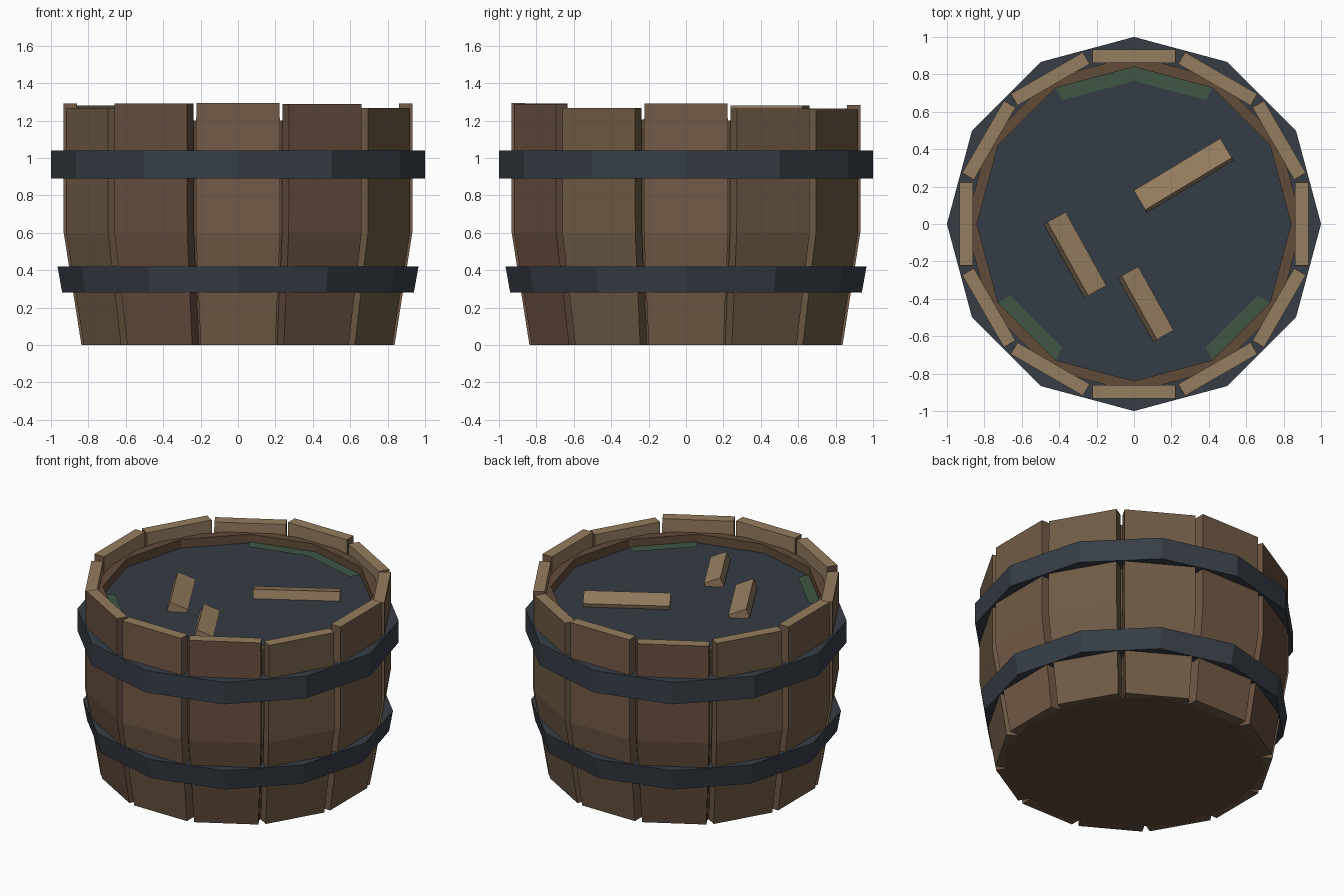
import bpy, bmesh
from math import sin, cos, radians
from mathutils import Matrix, Vector

if "Cube" in bpy.data.objects:
    bpy.data.objects.remove(bpy.data.objects["Cube"])

SIDES = 12
WATER_Z = 1.14


def material(name, rgb):
    m = bpy.data.materials.new(name)
    m.diffuse_color = (*rgb, 1)
    m.use_nodes = True
    m.node_tree.nodes["Principled BSDF"].inputs["Base Color"].default_value = m.diffuse_color
    return m


red_wood = material("red_wood", (0.135, 0.078, 0.05))
mid_wood = material("mid_wood", (0.17, 0.105, 0.063))
yellow_wood = material("yellow_wood", (0.155, 0.103, 0.059))
cut_wood = material("cut_wood", (0.30, 0.205, 0.115))
inner_wood = material("inner_wood", (0.12, 0.072, 0.04))
iron = material("iron", (0.038, 0.048, 0.062))
water_mat = material("water", (0.036, 0.046, 0.059))
algae_mat = material("algae", (0.05, 0.092, 0.058))


def finish(name, bm, *mats):
    bmesh.ops.recalc_face_normals(bm, faces=bm.faces)
    me = bpy.data.meshes.new(name)
    bm.to_mesh(me)
    bm.free()
    ob = bpy.data.objects.new(name, me)
    for m in mats:
        me.materials.append(m)
    bpy.context.collection.objects.link(ob)
    return ob


def polar(r, deg, z):
    return Vector((r * cos(radians(deg)), r * sin(radians(deg)), z))


def revolve(name, profile, mat, closed=False):
    """Turn an (r, z) profile into a 12-sided shell."""
    bm = bmesh.new()
    rings = [[bm.verts.new(polar(r, i * 360 / SIDES, z)) for i in range(SIDES)]
             for r, z in profile]
    pairs = list(zip(rings, rings[1:]))
    if closed:
        pairs.append((rings[-1], rings[0]))
    else:
        bm.faces.new(rings[0])
        bm.faces.new(rings[-1])
    for a, b in pairs:
        for i in range(SIDES):
            j = (i + 1) % SIDES
            bm.faces.new((a[i], a[j], b[j], b[i]))
    return finish(name, bm, mat)


def stave(name, deg, top, mat):
    """Bent board: wider and upright above the belly, cut ends paler."""
    bm = bmesh.new()
    rings = []
    for z, outer, half in ((0, 0.837, 0.2), (0.6, 0.932, 0.225), (top, 0.932, 0.223)):
        inner = outer - 0.072
        rings.append([bm.verts.new((x, y, z)) for x, y in
                      ((inner, -half), (outer, -half), (outer, half), (inner, half))])
    for a, b in zip(rings, rings[1:]):
        for i in range(4):
            j = (i + 1) % 4
            f = bm.faces.new((a[i], a[j], b[j], b[i]))
            f.material_index = 1 if i == 3 else 0
    bm.faces.new(rings[0])
    bm.faces.new(rings[-1]).material_index = 1
    bm.transform(Matrix.Rotation(radians(deg), 4, 'Z'))
    finish(name, bm, mat, cut_wood)


# Inner tub, with its rim folding down to the water
revolve("inner_tub", [(0.82, 0.0), (0.9, 0.6), (0.9, 1.2), (0.84, 1.2), (0.84, WATER_Z - 0.05)],
        inner_wood)

# Twelve staves with uneven tops
tops = [1.29, 1.265, 1.26, 1.283, 1.265, 1.28, 1.29, 1.267, 1.29, 1.293, 1.288, 1.267]
woods = [mid_wood, yellow_wood, yellow_wood, mid_wood, red_wood, yellow_wood,
         mid_wood, yellow_wood, red_wood, mid_wood, red_wood, yellow_wood]
for i in range(SIDES):
    stave(f"stave_{i + 1}", i * 30, tops[i], woods[i])

# Iron hoops
revolve("upper_hoop", [(0.9, 0.89), (1.0, 0.89), (1.0, 1.04), (0.9, 1.04)], iron, True)
revolve("lower_hoop", [(0.85, 0.28), (0.94, 0.28), (0.965, 0.42), (0.87, 0.42)], iron, True)

# Water surface
bm = bmesh.new()
bm.faces.new([bm.verts.new(polar(0.842, i * 30, WATER_Z)) for i in range(SIDES)])
finish("water", bm, water_mat)

# Algae along the water's edge
for n, angles in enumerate(((60, 90, 120), (210, 240), (300, 330))):
    bm = bmesh.new()
    rows = [[bm.verts.new(polar(r, a, WATER_Z + 0.008)) for a in angles] for r in (0.84, 0.765)]
    for k in range(len(angles) - 1):
        bm.faces.new((rows[0][k], rows[0][k + 1], rows[1][k + 1], rows[1][k]))
    finish(f"algae_{n + 1}", bm, algae_mat)

# Floating planks, rolled to one side
for n, (x, y, length, width, yaw, roll) in enumerate((
        (0.265, 0.26, 0.54, 0.125, 31, -16),
        (-0.315, -0.165, 0.45, 0.12, -61, -22),
        (0.063, -0.428, 0.39, 0.11, -61, -22))):
    bm = bmesh.new()
    bmesh.ops.create_cube(bm, size=1)
    bm.transform(Matrix.Translation((x, y, WATER_Z + 0.015))
                 @ Matrix.Rotation(radians(yaw), 4, 'Z')
                 @ Matrix.Rotation(radians(roll), 4, 'X')
                 @ Matrix.Diagonal((length, width, 0.06, 1)))
    finish(f"floating_plank_{n + 1}", bm, cut_wood)
